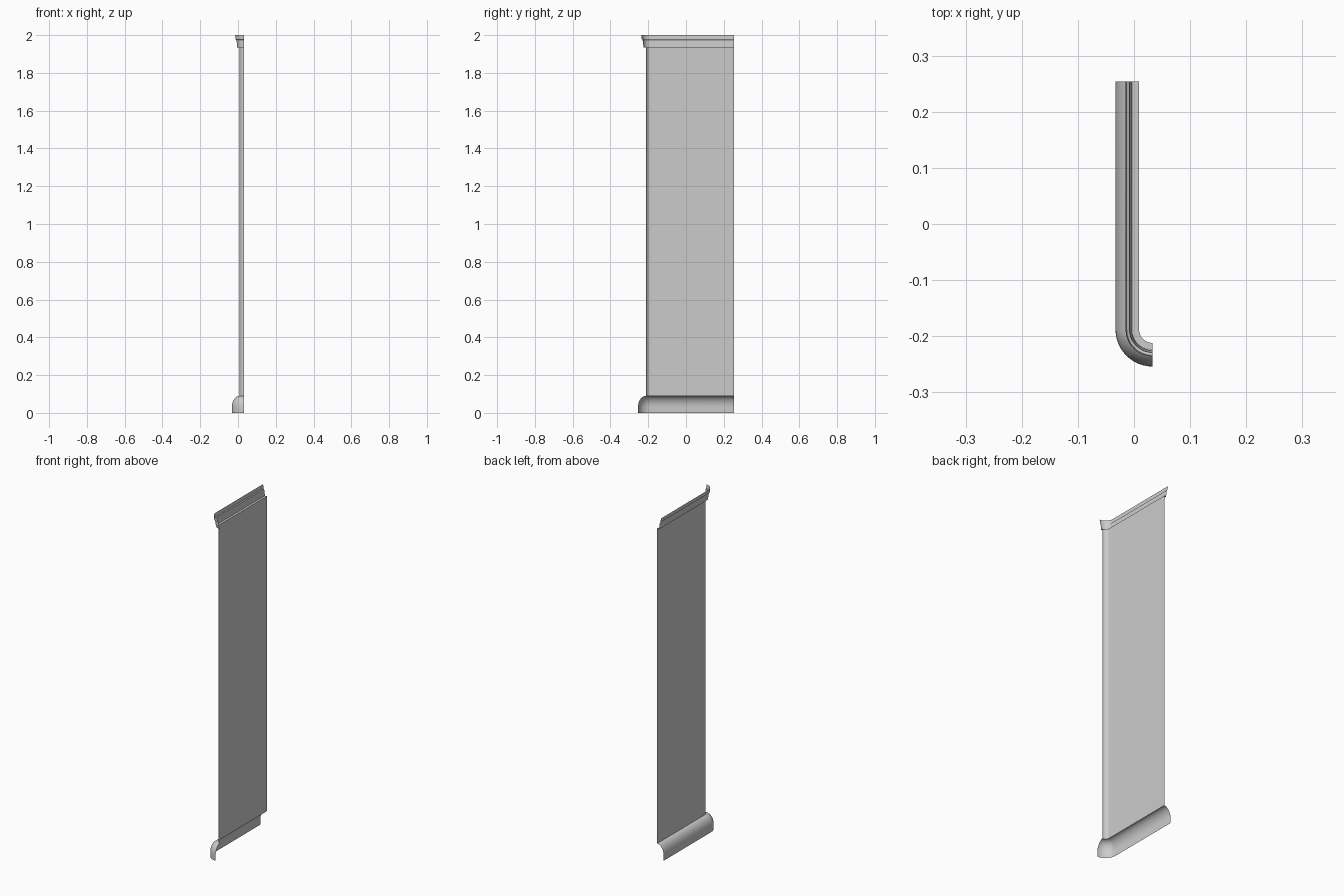
import bpy, math

if "Cube" in bpy.data.objects:
    bpy.data.objects.remove(bpy.data.objects["Cube"])

CX, CY = 0.033, -0.188      # centre of the rounded corner
BACK = 0.254                # rear end of the straight run
ARC = 12

def sweep(name, profile):
    """Sweep an open (offset, z) profile down the straight run and round the corner."""
    def row(r):
        pts = [(CX - r, BACK)]
        for i in range(ARC + 1):
            a = math.pi + math.pi / 2 * i / ARC
            pts.append((CX + r * math.cos(a), CY + r * math.sin(a)))
        return pts
    verts = [(x, y, z) for r, z in profile for x, y in row(r)]
    n = ARC + 2
    faces = [(j*n + i, j*n + i + 1, (j+1)*n + i + 1, (j+1)*n + i)
             for j in range(len(profile) - 1) for i in range(n - 1)]
    mesh = bpy.data.meshes.new(name)
    mesh.from_pydata(verts, [], faces)
    ob = bpy.data.objects.new(name, mesh)
    bpy.context.collection.objects.link(ob)
    bpy.ops.object.select_all(action='DESELECT')
    ob.select_set(True)
    bpy.context.view_layer.objects.active = ob
    bpy.ops.object.shade_smooth_by_angle(angle=math.radians(30))
    return ob

# Rounded skirting: short upright, then a quarter round into the wall
base = [(0.066, 0.0)]
for i in range(11):
    a = math.pi / 2 * i / 10
    base.append((0.024 + 0.042 * math.cos(a), 0.03 + 0.06 * math.sin(a)))
sweep("base_moulding", base)

# Plain wall sheet
sweep("wall_panel", [(0.024, 0.09), (0.024, 1.935)])

# Stepped crown moulding, open at the top
sweep("crown_moulding", [(0.024, 1.935), (0.037, 1.935), (0.037, 1.942), (0.041, 1.97),
                         (0.041, 1.974), (0.046, 1.977), (0.048, 2.0)])
